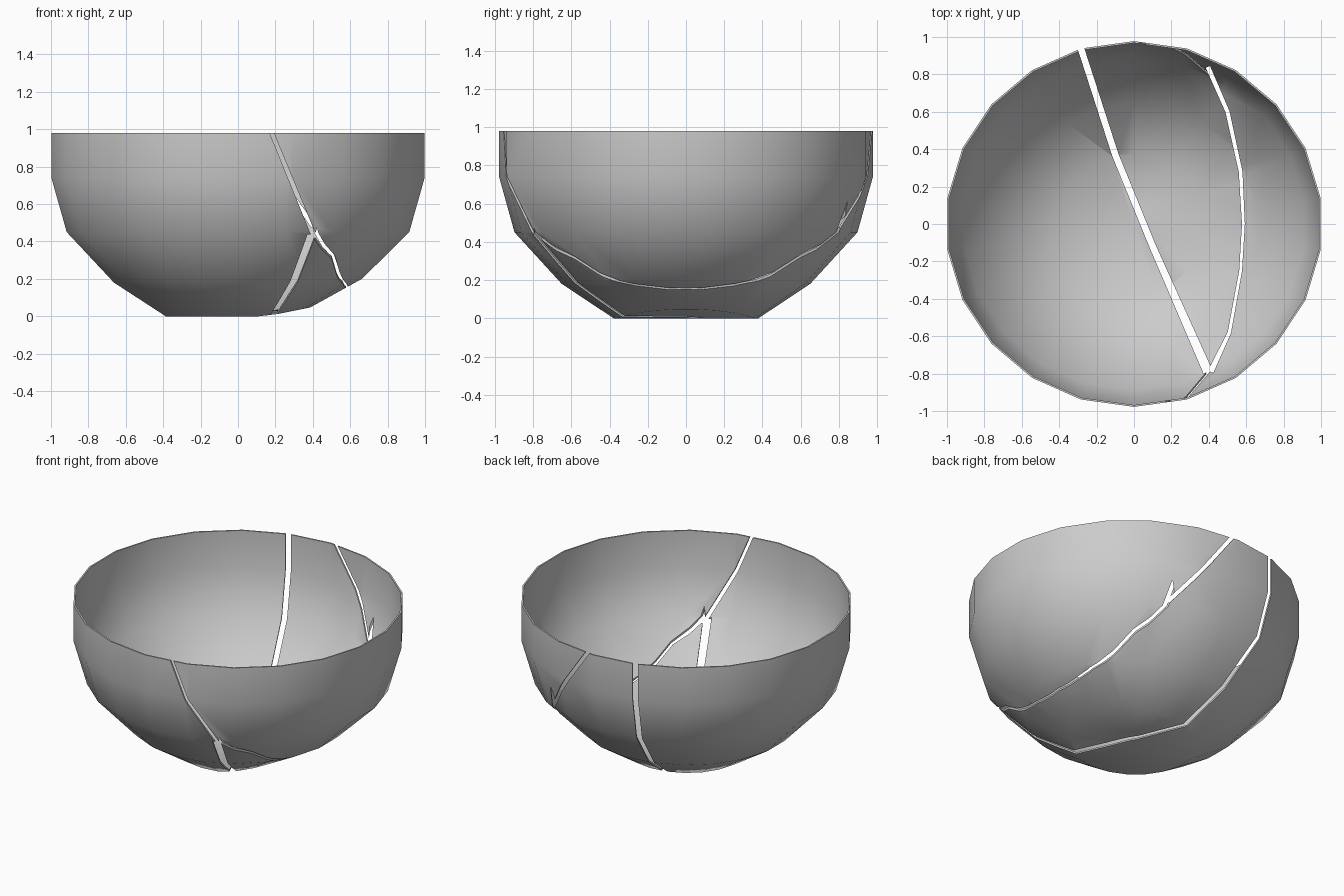
import bpy, bmesh, math
from mathutils import Vector

if "Cube" in bpy.data.objects:
    bpy.data.objects.remove(bpy.data.objects["Cube"])

SIDES = 22
PROFILE = [(0.39, 0.0), (0.67, 0.18), (0.925, 0.45), (1.008, 0.74), (1.008, 0.98)]


def new_object(name, bm):
    bmesh.ops.recalc_face_normals(bm, faces=bm.faces)
    mesh = bpy.data.meshes.new(name)
    bm.to_mesh(mesh)
    bm.free()
    ob = bpy.data.objects.new(name, mesh)
    bpy.context.collection.objects.link(ob)
    return ob


def make_bowl():
    # thin faceted bowl spun from the profile; the base rises slightly on the right
    bm = bmesh.new()
    rings = []
    for k, (r, z) in enumerate(PROFILE):
        ring = []
        for i in range(SIDES):
            a = 2 * math.pi * (i + 0.5) / SIDES
            x, y = r * math.cos(a), 0.97 * r * math.sin(a)
            lift = max(0, x - 0.15) * (0.2, 0.04, 0, 0, 0)[k]
            ring.append(bm.verts.new((x, y, z + lift)))
        rings.append(ring)
    centre = bm.verts.new((0, 0, 0))
    for i in range(SIDES):
        bm.faces.new((rings[0][i], centre, rings[0][(i + 1) % SIDES]))
    for lo, hi in zip(rings, rings[1:]):
        for i in range(SIDES):
            j = (i + 1) % SIDES
            bm.faces.new((lo[i], lo[j], hi[j], hi[i]))
    ob = new_object("bowl", bm)
    mod = ob.modifiers.new("thickness", 'SOLIDIFY')
    mod.thickness = 0.01
    # open-topped shell: make sure the thickness goes inward
    mod.offset = -1 if ob.data.polygons[0].normal.z < 0 else 1
    return ob


def crack_cutter(path, place, lo, hi):
    # ribbon of varying width along a 2D path, extruded from lo to hi
    bm = bmesh.new()
    pts = [Vector(p[:2]) for p in path]
    rows = []
    for k, p in enumerate(pts):
        d = (pts[min(k + 1, len(pts) - 1)] - pts[max(k - 1, 0)]).normalized()
        n = Vector((-d.y, d.x)) * path[k][2] / 2
        rows.append([bm.verts.new(place(q.x, q.y, h))
                     for q, h in ((p - n, lo), (p + n, lo), (p + n, hi), (p - n, hi))])
    for a, b in zip(rows, rows[1:]):
        for i in range(4):
            j = (i + 1) % 4
            bm.faces.new((a[i], a[j], b[j], b[i]))
    bm.faces.new(rows[0])
    bm.faces.new(rows[-1])
    ob = new_object("crack_cutter", bm)
    ob.hide_render = True
    return ob


def from_top(u, v, h):
    return (u, v, h)


def from_front(u, v, h):
    return (u, h, v)


bowl = make_bowl()
cutters = [
    # long crack across the base
    crack_cutter([(-0.31, 1.02, 0.035), (-0.10, 0.37, 0.035), (0.10, -0.12, 0.035),
                  (0.395, -0.79, 0.05)], from_top, -0.1, 1.2),
    # curved crack on the right
    crack_cutter([(0.395, 0.84, 0.025), (0.50, 0.60, 0.022), (0.57, 0.28, 0.02), (0.585, 0.0, 0.015),
                  (0.57, -0.25, 0.015), (0.51, -0.58, 0.018), (0.41, -0.79, 0.03)],
                 from_top, -0.1, 0.7),
    # cracks running up the front and back walls
    crack_cutter([(0.41, 0.42, 0.025), (0.16, 1.03, 0.02)], from_front, -1.3, -0.55),
    crack_cutter([(0.405, 0.48, 0.025), (0.01, 1.03, 0.025)], from_front, 0.55, 1.3),
]
for c in cutters:
    mod = bowl.modifiers.new("crack", 'BOOLEAN')
    mod.operation = 'DIFFERENCE'
    mod.solver = 'EXACT'
    mod.object = c

# bake the cuts and split the bowl into its shards
deps = bpy.context.evaluated_depsgraph_get()
baked = bpy.data.meshes.new_from_object(bowl.evaluated_get(deps))
bowl.modifiers.clear()
bowl.data = baked
for c in cutters:
    bpy.data.objects.remove(c)
bpy.ops.object.select_all(action='DESELECT')
bpy.context.view_layer.objects.active = bowl
bowl.select_set(True)
bpy.ops.object.shade_smooth_by_angle(angle=math.radians(40))
bpy.ops.mesh.separate(type='LOOSE')


def mean_x(ob):
    return sum(v.co.x for v in ob.data.vertices) / len(ob.data.vertices)


shards = sorted([o for o in bpy.data.objects if o.type == 'MESH'], key=mean_x)
for ob, name in zip(shards, ("left_shard", "middle_shard", "right_shard")):
    ob.name = name
